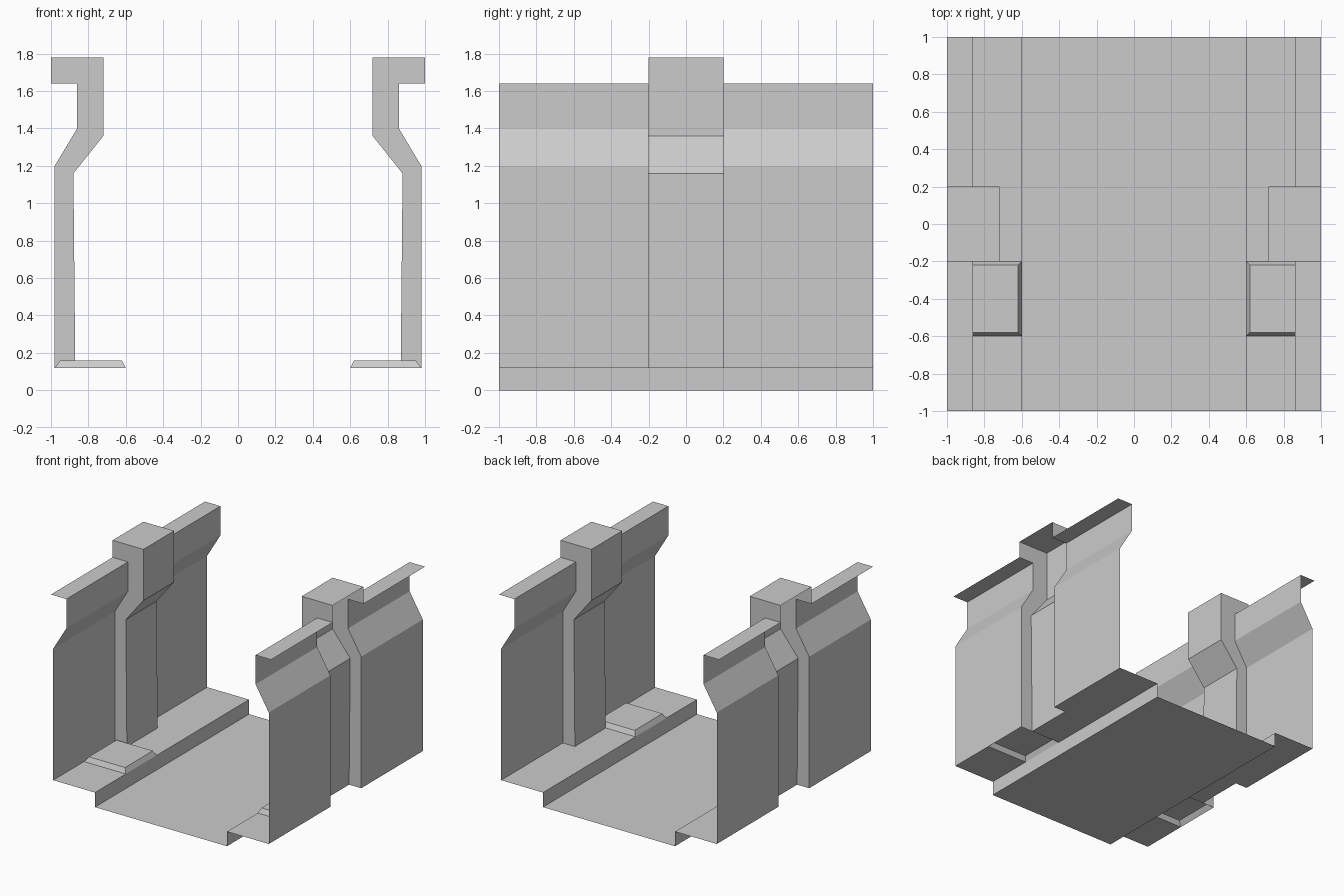
import bpy, bmesh

if "Cube" in bpy.data.objects:
    bpy.data.objects.remove(bpy.data.objects["Cube"])


def make_object(name, bm, mirror=True):
    mesh = bpy.data.meshes.new(name)
    bm.to_mesh(mesh)
    bm.free()
    ob = bpy.data.objects.new(name, mesh)
    bpy.context.collection.objects.link(ob)
    if mirror:
        mod = ob.modifiers.new("mirror", "MIRROR")
        mod.use_mirror_merge = False
    return ob


def add_sheet(bm, profile, y0, y1):
    """Sweep an open (x, z) profile along y into a thin sheet."""
    near = [bm.verts.new((x, y0, z)) for x, z in profile]
    far = [bm.verts.new((x, y1, z)) for x, z in profile]
    for i in range(len(profile) - 1):
        bm.faces.new((near[i], near[i + 1], far[i + 1], far[i]))


# Sunken floor channel with its two risers
bm = bmesh.new()
add_sheet(bm, [(-0.6, 0.12), (-0.6, 0), (0.6, 0), (0.6, 0.12)], -1, 1)
make_object("floor_channel", bm, mirror=False)

# Side ledges, open beneath the raised plate and notched at the pillar
bm = bmesh.new()
for y0, y1, x_out in [(-1, -0.6, 0.98), (-0.2, 0.2, 0.87), (0.2, 1, 0.98)]:
    add_sheet(bm, [(0.6, 0.12), (x_out, 0.12)], y0, y1)
make_object("side_ledge", bm)

# Wall panels either side of the pillar, with kinked top and flange
wall = [(0.98, 0.12), (0.98, 1.2), (0.86, 1.4), (0.86, 1.64), (1.0, 1.64)]
bm = bmesh.new()
add_sheet(bm, wall, -1, -0.2)
add_sheet(bm, wall, 0.2, 1)
make_object("wall_panel", bm)

# Hollow pillar: inner skin plus two end cheeks, open at the outside
skin = [(0.87, 0.12), (0.88, 1.16), (0.72, 1.36), (0.72, 1.78), (1.0, 1.78)]
bm = bmesh.new()
add_sheet(bm, skin, -0.2, 0.2)
for y in (-0.2, 0.2):
    outline = skin + wall[::-1]
    if y < 0:
        outline = outline[::-1]
    bm.faces.new([bm.verts.new((x, y, z)) for x, z in outline])
make_object("pillar", bm)

# Raised floor plate with sloped edges, open underneath
bm = bmesh.new()
low = [bm.verts.new((x, y, 0.12)) for x, y in
       [(0.6, -0.6), (0.98, -0.6), (0.98, -0.2), (0.6, -0.2)]]
top = [bm.verts.new((x, y, 0.16)) for x, y in
       [(0.62, -0.58), (0.95, -0.58), (0.95, -0.22), (0.62, -0.22)]]
bm.faces.new(top)
for i in range(4):
    j = (i + 1) % 4
    bm.faces.new((low[i], low[j], top[j], top[i]))
make_object("raised_plate", bm)
